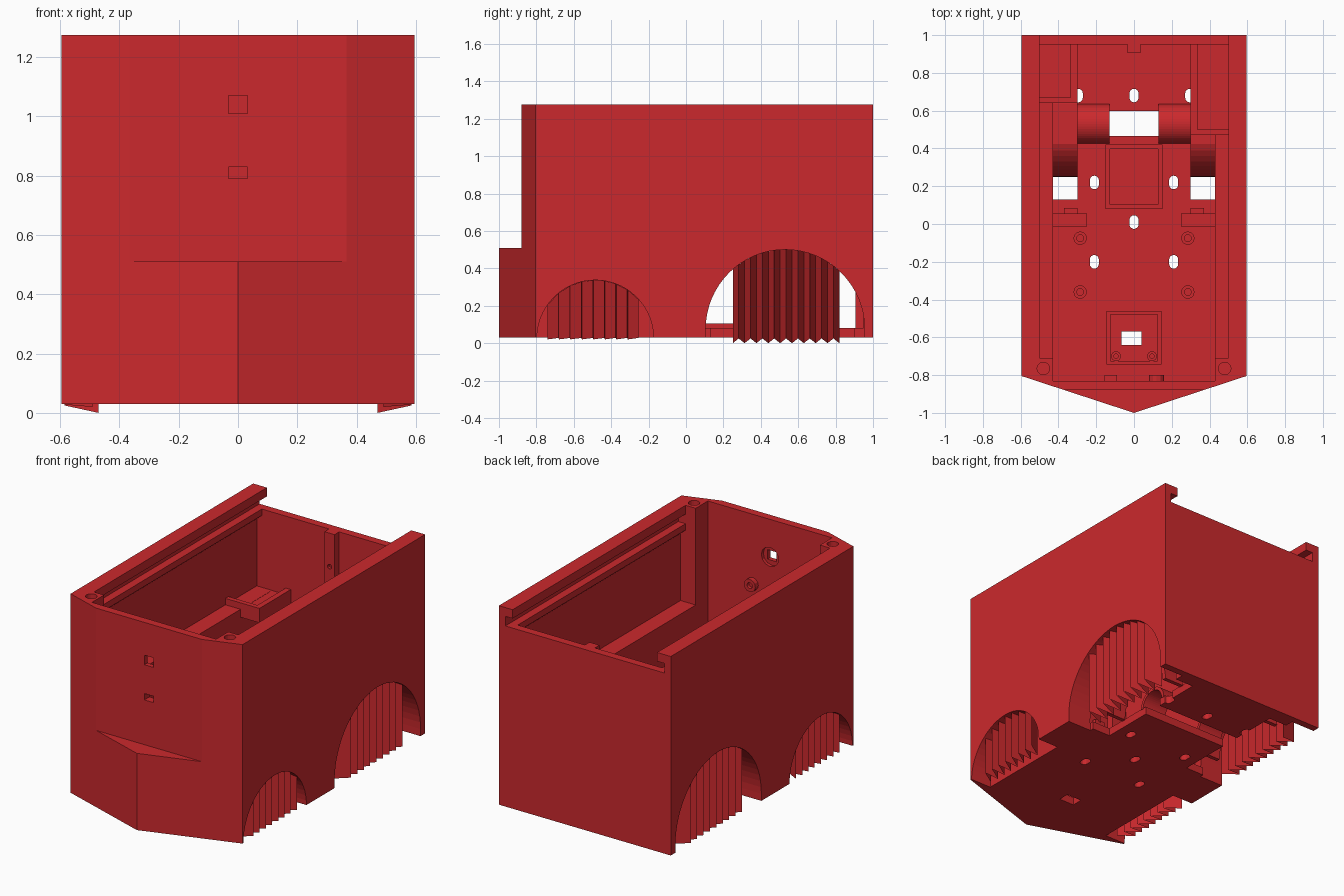
import bpy, bmesh
from math import sin, cos, pi, sqrt

if "Cube" in bpy.data.objects:
    bpy.data.objects.remove(bpy.data.objects["Cube"])

red = bpy.data.materials.new("red_plastic")
red.diffuse_color = (0.6, 0.022, 0.026, 1)
red.use_nodes = True
red.node_tree.nodes["Principled BSDF"].inputs["Base Color"].default_value = red.diffuse_color


def link(name, bm):
    me = bpy.data.meshes.new(name)
    bm.to_mesh(me)
    bm.free()
    ob = bpy.data.objects.new(name, me)
    bpy.context.collection.objects.link(ob)
    me.materials.append(red)
    return ob


def prism(name, pts, axis, a, b):
    """Extrude a 2D outline along an axis from a to b."""
    place = {"x": lambda u, v, t: (t, u, v),
             "y": lambda u, v, t: (u, t, v),
             "z": lambda u, v, t: (u, v, t)}[axis]
    bm = bmesh.new()
    lo = [bm.verts.new(place(u, v, a)) for u, v in pts]
    hi = [bm.verts.new(place(u, v, b)) for u, v in pts]
    bm.faces.new(lo)
    bm.faces.new(hi)
    n = len(pts)
    for i in range(n):
        j = (i + 1) % n
        bm.faces.new((lo[i], lo[j], hi[j], hi[i]))
    bmesh.ops.recalc_face_normals(bm, faces=bm.faces)
    return link(name, bm)


def box(name, x0, x1, y0, y1, z0, z1):
    return prism(name, [(x0, y0), (x1, y0), (x1, y1), (x0, y1)], "z", z0, z1)


def arc(cu, cv, r, a0, a1, n):
    return [(cu + r * cos(a0 + (a1 - a0) * i / n), cv + r * sin(a0 + (a1 - a0) * i / n))
            for i in range(n + 1)]


def circle(cu, cv, r, n=20):
    return arc(cu, cv, r, 0, 2 * pi, n)[:-1]


def cut(ob, tool):
    m = ob.modifiers.new("cut", "BOOLEAN")
    m.operation, m.solver, m.object = "DIFFERENCE", "EXACT", tool
    bpy.context.view_layer.objects.active = ob
    bpy.ops.object.modifier_apply(modifier=m.name)
    bpy.data.objects.remove(tool, do_unlink=True)


def frame(name, x0, x1, y0, y1, z0, z1, w):
    ob = box(name, x0, x1, y0, y1, z0, z1)
    cut(ob, box("c", x0 + w, x1 - w, y0 + w, y1 - w, z0 - .1, z1 + .1))


def ring(name, x, y, r, hole, z0, z1):
    ob = prism(name, circle(x, y, r), "z", z0, z1)
    cut(ob, prism("c", circle(x, y, hole), "z", z0 - .1, z1 + .1))


W, BASE, FLOOR, TOP = .595, .03, .08, 1.275
LEDGE, WALL = .67, .535
REAR, FRONT = (.53, .075, .425), (-.485, .025, .312)   # wheel arches: y, z, radius

# Main shell with pointed nose and flattened upper front
body = prism("body_shell", [(-W, -.805), (0, -1), (W, -.805), (W, 1), (-W, 1)], "z", BASE, TOP)
cut(body, box("c", -.7, .7, -1.2, -.88, .51, 1.5))

# Interior: thick lower walls, ledge, thin upper walls, lid rails, solid corner posts
half = [(.43, FLOOR), (.43, LEDGE), (WALL, LEDGE), (WALL, 1.09), (.5, 1.12), (.5, 1.5)]
cut(body, prism("c", half + [(-x, z) for x, z in reversed(half)], "y", -.71, .95))
cut(body, box("c", -.43, .43, -.83, -.7, FLOOR, 1.5))

# Lid groove and lowered back wall
cut(body, box("c", -.5, .5, .9, 1.2, 1.16, 1.5))
cut(body, box("c", -.55, .55, -.71, 1.2, 1.16, 1.22))

# Wheel arches, floor notches and post screw holes
for s in (-1, 1):
    y, z, r = REAR
    cut(body, prism("c", [(y + r, -.2)] + arc(y, z, r, 0, pi, 32) + [(y - r, -.2)],
                    "x", s * .428, s * .8))
    y, z, r = FRONT
    cut(body, prism("c", [(y + r, -.2)] + arc(y, z, r, 0, pi, 28) + [(y - r, -.2)],
                    "x", s * .45, s * .8))
    x0, x1 = sorted((s * .3, s * .429))
    cut(body, box("c", x0, x1, .13, .9, -.1, .2))
    cut(body, prism("c", circle(s * .48, -.765, .033), "z", 1.0, 1.5))

# Floor openings: axle channel, sensor window, oval slots
cut(body, box("c", -.31, .31, .467, .597, -.1, .2))
cut(body, box("c", -.065, .04, -.64, -.57, -.1, .2))
for x, y in ((0, .68), (-.295, .68), (.295, .68), (-.21, .22), (.21, .22),
             (0, .01), (-.21, -.2), (.21, -.2)):
    slot = arc(x, y + .012, .024, 0, pi, 8) + arc(x, y - .012, .024, pi, 2 * pi, 8)
    cut(body, prism("c", slot, "z", -.1, .2))

# Front wall openings
cut(body, box("c", -.032, .032, -1.1, -.7, 1.01, 1.07))
cut(body, box("c", -.032, .032, -1.1, -.7, .79, .83))
cut(body, prism("c", circle(0, 1.04, .06, 12), "y", -.85, -.7))
boss = prism("front_wall_boss", circle(.12, .84, .04, 12), "y", -.84, -.8)
cut(boss, prism("c", circle(.12, .84, .018, 12), "y", -.82, -.7))

# Back wall post with a pin hole
post = box("back_post", -.035, .035, .905, .96, .07, 1.16)
cut(post, prism("c", circle(0, .95, .015, 10), "y", .85, .93))

# Holder frames on the floor
frame("battery_frame", -.15, .15, .08, .42, .07, .105, .022)
frame("sensor_frame", -.145, .145, -.745, -.46, .07, .105, .02)


def half_shell(name, r, t, x0, x1, flat):
    """Half-round cover over the axle line, flattened on top at height flat."""
    y, z = REAR[0], FLOOR - .005
    outer = [(u, min(v, flat)) for u, v in arc(y, z, r, 0, pi, 24)]
    inner = [(u, min(v, flat - t)) for u, v in arc(y, z, r - t, pi, 0, 24)]
    prism(name, outer + inner, "x", x0, x1)


def vanes(name, s, arch, path):
    """Folded print-support sheet hanging from a wheel arch; path lists (x, y, bottom z)."""
    cy, cz, r = arch
    bm = bmesh.new()
    prev = None
    for x, y, zb in path:
        cur = [bm.verts.new((s * x, y, zb)),
               bm.verts.new((s * x, y, cz + sqrt(r * r - (y - cy) ** 2)))]
        if prev:
            bm.faces.new((prev[0], cur[0], cur[1], prev[1]))
        prev = cur
    link(name, bm)


rear_path = [(.585 if i % 2 else .47, .25 + .57 * i / 18, .025 if i % 2 else 0)
             for i in range(19)]
front_path = []
for i in range(8):
    y = -.74 + .49 * i / 8
    front_path += [(.49, y, .02), (.585, y + .058, .028)]

for s, side in ((-1, "left"), (1, "right")):
    def sbox(name, x0, x1, *rest):
        a, b = sorted((s * x0, s * x1))
        return box(side + name, a, b, *rest)

    # Axle tunnel and gear housing
    half_shell(side + "_axle_tunnel", .105, .02, s * .13, s * .302, 1)
    half_shell(side + "_gear_housing", .28, .025, s * .3, s * .435, .33)

    # Support vanes in the wheel arches
    vanes(side + "_rear_vanes", s, REAR, rear_path)
    vanes(side + "_front_vanes", s, FRONT, front_path)

    # Rear shelf with raised lip
    y0 = .64 if s < 0 else .47
    sbox("_shelf", .3, .44, y0, .96, .62, LEDGE - .001)
    sbox("_shelf_side_lip", .3, .335, y0, .96, .64, .71)
    sbox("_shelf_front_lip", .33, WALL + .01, y0, y0 + .03, .64, .71)

    # Board clips and screw bosses
    sbox("_clip_block", .25, .435, -.012, .055, .07, .2)
    sbox("_clip_tab", .3, .37, .05, .085, .07, .14)
    sbox("_nose_tab", .09, .155, -.835, -.8, .07, .2)
    for y in (-.075, -.36):
        ring(side + "_board_boss", s * .285, y, .035, .018, .07, .14)
    ring(side + "_sensor_boss", s * .095, -.7, .026, .012, .07, .12)
